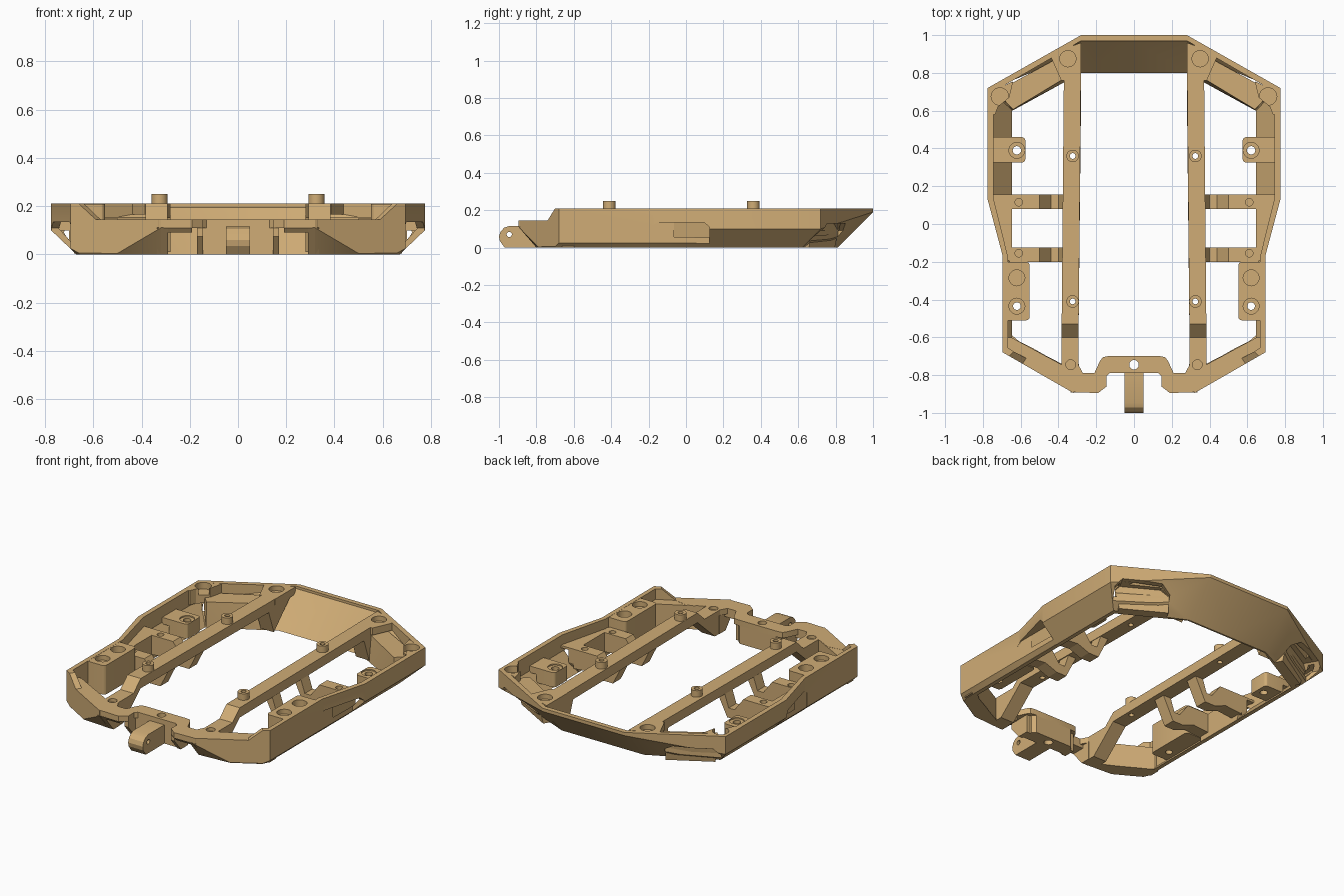
import bpy, bmesh, math
from mathutils import Matrix

if "Cube" in bpy.data.objects:
    bpy.data.objects.remove(bpy.data.objects["Cube"])

tan = bpy.data.materials.new("tan")
tan.diffuse_color = (0.63, 0.415, 0.18, 1)
tan.use_nodes = True
tan.node_tree.nodes["Principled BSDF"].inputs["Base Color"].default_value = tan.diffuse_color


def finish(name, bm, mirror=True):
    bmesh.ops.recalc_face_normals(bm, faces=bm.faces)
    me = bpy.data.meshes.new(name)
    bm.to_mesh(me)
    bm.free()
    me.materials.append(tan)
    ob = bpy.data.objects.new(name, me)
    bpy.context.collection.objects.link(ob)
    ob["mirror"] = mirror
    return ob


def prism(name, pts, lo, hi, axis="z", mirror=True):
    """Extrude a 2D outline along z (xy), x (yz) or y (xz)."""
    place = {"z": lambda p, h: (p[0], p[1], h),
             "x": lambda p, h: (h, p[0], p[1]),
             "y": lambda p, h: (p[0], h, p[1])}[axis]
    bm = bmesh.new()
    a = [bm.verts.new(place(p, lo)) for p in pts]
    b = [bm.verts.new(place(p, hi)) for p in pts]
    bm.faces.new(a)
    bm.faces.new(b)
    n = len(pts)
    for i in range(n):
        j = (i + 1) % n
        bm.faces.new((a[i], a[j], b[j], b[i]))
    return finish(name, bm, mirror)


def hull(name, pts):
    bm = bmesh.new()
    for p in pts:
        bm.verts.new(p)
    bmesh.ops.convex_hull(bm, input=bm.verts)
    return finish(name, bm)


def rect(x0, x1, y0, y1, r=0.02):
    """Rectangle whose inboard (low x) corners are rounded."""
    pts = [(x1, y0), (x1, y1)]
    for cy, start in ((y1 - r, 90), (y0 + r, 180)):
        for k in range(5):
            a = math.radians(start + k * 22.5)
            pts.append((x0 + r + r * math.cos(a), cy + r * math.sin(a)))
    return pts


def cylinder(name, x, y, z0, z1, r, axis="z"):
    bm = bmesh.new()
    m = Matrix.Translation((x, y, (z0 + z1) / 2))
    if axis == "x":
        m = m @ Matrix.Rotation(math.pi / 2, 4, "Y")
    bmesh.ops.create_cone(bm, cap_ends=True, segments=28, radius1=r, radius2=r,
                          depth=z1 - z0, matrix=m)
    return finish(name, bm)


def cut(cutter, *targets):
    for ob in targets:
        mod = ob.modifiers.new("hole", "BOOLEAN")
        mod.operation, mod.object, mod.solver = "DIFFERENCE", cutter, "EXACT"
        bpy.context.view_layer.objects.active = ob
        bpy.ops.object.modifier_apply(modifier=mod.name)
    bpy.data.objects.remove(cutter)


def hole(x, y, z0, z1, r, *targets):
    cut(cylinder("cutter", x, y, z0, z1, r), *targets)


# Faceted rim wall: outer edge, chamfer height, foot, inner foot, inner height, inner edge, top
stations = [
    ((0, 1), .19, (0, .81), (0, .80), .195, (0, .97), .21),
    ((.28, 1), .19, (.28, .81), (.28, .80), .195, (.28, .97), .21),
    ((.775, .72), .10, (.67, .62), (.645, .60), .11, (.745, .70), .21),
    ((.775, .13), .10, (.67, .10), (.645, .10), .11, (.745, .14), .21),
    ((.695, -.17), .025, (.67, -.17), (.645, -.17), .03, (.668, -.17), .21),
    ((.695, -.68), .025, (.67, -.66), (.645, -.59), .03, (.668, -.655), .21),
    ((.66, -.70), .006, (.655, -.697), (.61, -.62), .03, (.638, -.675), .21),
    ((.59, -.74), .005, (.587, -.737), (.54, -.655), .03, (.57, -.71), .145),
    ((.50, -.792), .004, (.498, -.788), (.47, -.695), .03, (.48, -.695), .145),
    ((.32, -.895), .11, (.32, -.80), (.35, -.757), .03, (.36, -.757), .145),
]
bm = bmesh.new()
rings = []
for o, zm, b, ib, izm, it, zt in stations:
    rings.append([bm.verts.new(p) for p in (
        (*o, zt), (*o, zm), (*b, 0), (*ib, 0), (*it, izm), (*it, zt))])
for r, s in zip(rings, rings[1:]):
    for i in range(6):
        j = (i + 1) % 6
        bm.faces.new((r[i], r[j], s[j], s[i]))
bm.faces.new(rings[0])
bm.faces.new(rings[-1])
bmesh.ops.triangulate(bm, faces=bm.faces)
rim = finish("rim_wall", bm)

# Recess under the side wall, backed by a leaning panel and a ledge
recess = [(-.185, -.1), (-.185, .115), (-.155, .135), (.095, .135), (.125, .11), (.125, -.1)]
cut(prism("cutter", recess, .694, .90, "x"), rim)
panel = prism("side_panel", [(-.19, 0), (-.19, .145), (.155, .145), (.155, .06), (.125, 0)],
              .645, .694, "x")
for v in panel.data.vertices:
    if v.co.x > .66 and v.co.z < .01:
        v.co.x = .671
prism("side_ledge", [(.645, -.20), (.645, .155), (.755, .155), (.755, .13), (.675, -.19)],
      .136, .15)

# Solid ledges in the rear and front corners
rear_ledge = hull("rear_ledge", [
    (.37, .77, .155), (.64, .607, .155), (.73, .70, .155), (.40, .88, .155),
    (.37, .75, 0), (.64, .602, 0), (.65, .612, 0), (.38, .758, 0)])
prism("front_ledge", [(.36, -.757), (.65, -.60), (.68, -.60), (.68, -.66), (.64, -.695),
                      (.50, -.77), (.40, -.79)], .003, .144)

# Long rail with a stepped front foot and a rear gusset
rail = prism("long_rail", [
    (.92, .21), (-.53, .21), (-.60, .145), (-.78, .145), (-.78, 0), (-.70, 0),
    (-.53, .15), (.70, .15), (.75, .01), (.92, .178)], .28, .37, "x")
for v in rail.data.vertices:
    if v.co.y < -.5:
        v.co.x += .013
bosses = [cylinder("rail_boss", .325, y, .20, .25, .033) for y in (.36, -.41)]
for ob, y in zip(bosses, (.36, -.41)):
    hole(.325, y, .10, .30, .015, ob, rail)

# Rear pad and corner pad with recessed holes
rear = prism("rear_pad", [(.28, .96), (.35, .935), (.44, .885), (.43, .86),
                          (.385, .76), (.28, .76)], .165, .21)
hole(.35, .875, .18, .25, .043, rear, rail, rim)
corner = prism("corner_pad", [(.64, .755), (.76, .70), (.76, .58), (.735, .58),
                              (.72, .62), (.66, .67)], .12, .21)
hole(.71, .675, .17, .25, .046, corner, rim)


# Recess on the slanted rear corner: s runs along the wall, d outward from it
def slant(s, d, z):
    return (.28 + .870 * s + .492 * d, 1 - .492 * s + .870 * d, z)


cut(hull("cutter", [slant(s, d, z) for d in (-.09, .12) for s, z in (
    (.22, -.1), (.22, .09), (.27, .13), (.50, .13), (.54, .09), (.54, -.1))]),
    rim, rear_ledge, corner)
hull("rear_panel", [slant(s, d, z) for s, z, d0, d1 in (
    (.22, .09, -.12, -.09), (.27, .13, -.12, -.09), (.50, .13, -.12, -.09),
    (.52, .10, -.12, -.09), (.50, 0, -.16, -.11), (.22, 0, -.16, -.11))
    for d in (d0, d1)])

# Side mounting block and side tab
block = prism("side_block", rect(.552, .68, -.51, -.20), .03, .209)
hole(.62, -.285, .17, .25, .042, block)
hole(.62, -.435, .18, .25, .042, block)
hole(.62, -.435, -.1, .25, .02, block)
tab = prism("side_tab", rect(.575, .70, .325, .46), .05, .14)
hole(.62, .39, .132, .25, .042, tab)
hole(.62, .39, -.1, .25, .022, tab)
prism("tab_root", [(.68, .325), (.75, .325), (.75, .46), (.68, .46)], .10, .14)

# Cross beams that dip between the outer wall and the rail
for y in (.08, -.20):
    beam = prism("cross_beam", [
        (.32, .20), (.37, .16), (.40, .07), (.44, .07), (.50, .15), (.66, .15),
        (.66, .03), (.54, .04), (.46, .01), (.39, .01), (.32, .15)], y, y + .075, "y")
    hole(.61, y + (.035 if y > 0 else .045), .11, .2, .02, beam)

# Front bridge plate with chamfered posts either side of a window
bridge = prism("front_bridge", [
    (0, -.79), (.13, -.79), (.145, -.805), (.145, -.86), (.19, -.895), (.33, -.89),
    (.39, -.80), (.37, -.735), (.30, -.735), (.27, -.79), (.21, -.79), (.18, -.725),
    (.165, -.705), (.14, -.70), (0, -.70)], .11, .145)
prism("window_head", [(-.892, .112), (-.873, .09), (-.79, .09), (-.79, .112)], .19, .33, "x")
prism("inner_post", [(-.862, .112), (-.862, .075), (-.80, 0), (-.73, 0), (-.73, .112)],
      .145, .17, "x")
prism("outer_post", [(-.892, .112), (-.80, 0), (-.74, 0), (-.74, .112)], .29, .335, "x")
centre = prism("centre_block", [(0, -.79), (.145, -.79), (.145, -.72),
                                (.125, -.70), (0, -.70)], 0, .125)
hole(0, -.745, -.1, .25, .025, bridge, centre)
hole(.335, -.745, .125, .25, .026, bridge, rail)

# Hinge tongue
tongue = prism("hinge_tongue", [
    (-.785, .115), (-.945, .115), (-.972, .106), (-.992, .085), (-1, .06),
    (-.995, .035), (-.97, 0), (-.785, 0)], -.05, .05, "x", mirror=False)
cut(cylinder("cutter", 0, -.945, -.03, .17, .014, "x"), tongue)

# Mirror the right half to the left and shade
for ob in list(bpy.data.objects):
    if ob["mirror"]:
        m = ob.modifiers.new("mirror", "MIRROR")
        m.use_mirror_merge = False
    bpy.ops.object.select_all(action="DESELECT")
    ob.select_set(True)
    bpy.context.view_layer.objects.active = ob
    bpy.ops.object.shade_smooth_by_angle(angle=math.radians(20))
